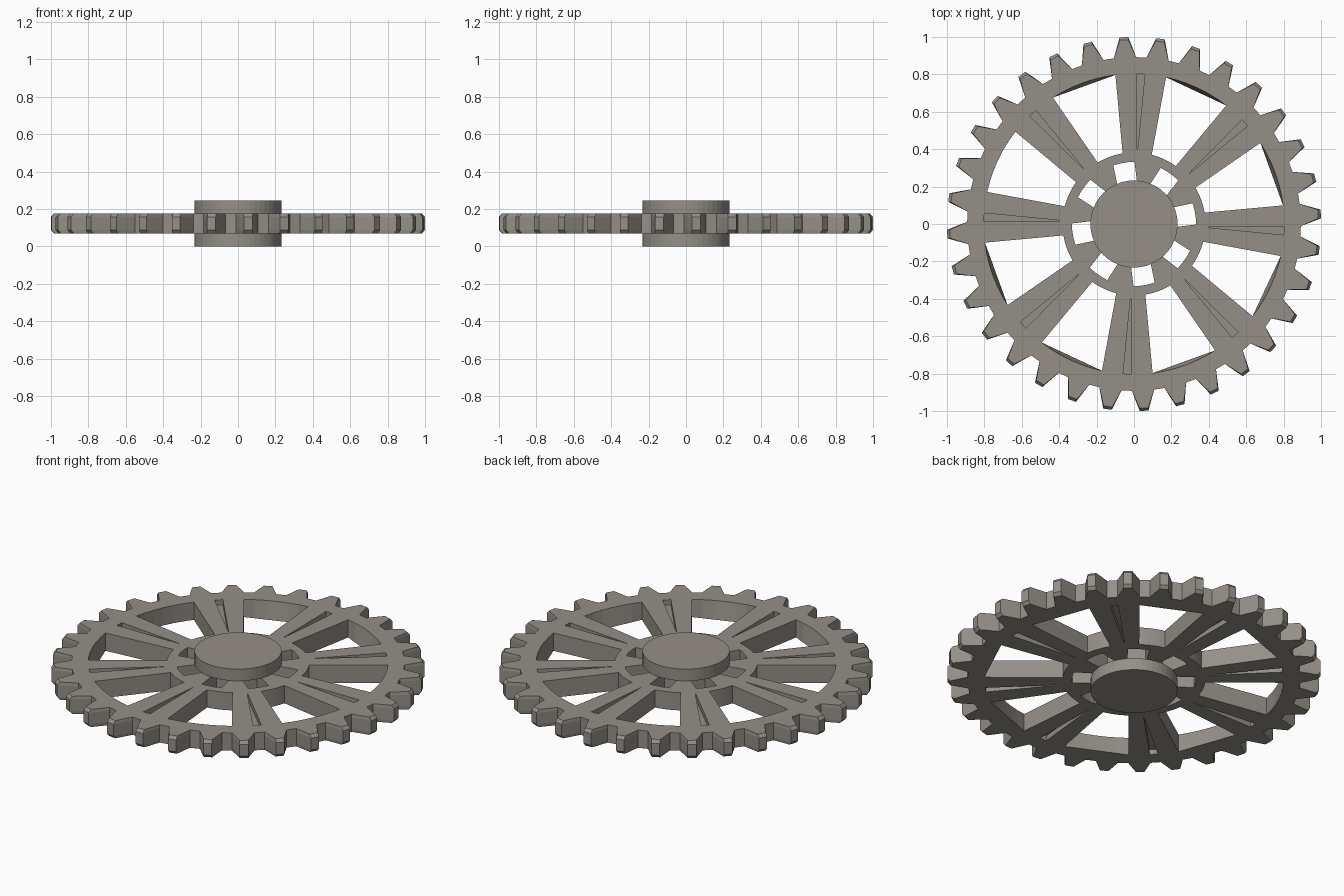
import bpy, bmesh
from math import sin, cos, asin, radians, degrees

if "Cube" in bpy.data.objects:
    bpy.data.objects.remove(bpy.data.objects["Cube"])

Z0, Z1 = 0.07, 0.175          # gear plate bottom and top
TEETH, SPOKES = 32, 8
SPOKE_ANGLE, TOOTH_ANGLE = -2.6, 3.1

metal = bpy.data.materials.new("warm_grey_metal")
metal.diffuse_color = (0.30, 0.277, 0.245, 1)
metal.use_nodes = True
metal.node_tree.nodes["Principled BSDF"].inputs["Base Color"].default_value = metal.diffuse_color


def polar(r, deg):
    return (r * cos(radians(deg)), r * sin(radians(deg)))


def arc(r, a, b, n):
    return [polar(r, a + (b - a) * i / n) for i in range(n + 1)]


def turned(x, y, deg):
    c, s = cos(radians(deg)), sin(radians(deg))
    return (x * c - y * s, x * s + y * c)


def loft(bm, levels):
    """Closed solid through stacked outlines [(z, points), ...]."""
    rings = [[bm.verts.new((x, y, z)) for x, y in pts] for z, pts in levels]
    n = len(rings[0])
    bm.faces.new(rings[0][::-1])
    bm.faces.new(rings[-1])
    for lo, hi in zip(rings, rings[1:]):
        for i in range(n):
            j = (i + 1) % n
            bm.faces.new((lo[i], lo[j], hi[j], hi[i]))


def finish(bm, name):
    bmesh.ops.recalc_face_normals(bm, faces=bm.faces)
    me = bpy.data.meshes.new(name)
    bm.to_mesh(me)
    bm.free()
    me.materials.append(metal)
    ob = bpy.data.objects.new(name, me)
    bpy.context.collection.objects.link(ob)
    return ob


def tooth_outline(tip):
    pts = []
    for k in range(TEETH):
        a = TOOTH_ANGLE + 360 / TEETH * k
        for x, y in ((0.89, -0.060), (tip, -0.023), (tip, 0.023), (0.89, 0.060)):
            pts.append(turned(x, y, a))
    return pts


# toothed disc with chamfered tooth tips
bm = bmesh.new()
small, full = tooth_outline(0.985), tooth_outline(1.0)
loft(bm, [(Z0, small), (Z0 + 0.018, full), (Z1 - 0.018, full), (Z1, small)])
gear = finish(bm, "gear_wheel")

# cutters: large windows, small hub windows and spoke grooves
bm = bmesh.new()
out_off = degrees(asin(0.135 / 0.80))
in_off = degrees(asin(0.078 / 0.382))
step = 360 / SPOKES
for k in range(SPOKES):
    a = SPOKE_ANGLE + step * k
    b = a + step

    # window between two spokes: curved rim on top, straight chord below
    n = 6
    outer = arc(0.803, a + out_off, b - out_off, n)
    inner = arc(0.382, b - in_off, a + in_off, n)
    (x0, y0), (x1, y1) = outer[0], outer[-1]
    chord = [(x0 + (x1 - x0) * i / n, y0 + (y1 - y0) * i / n) for i in range(n + 1)]
    low = outer if k == 3 else chord
    loft(bm, [(Z0 - 0.02, low + inner), (Z0, low + inner),
              (Z1, outer + inner), (Z1 + 0.02, outer + inner)])

    # small window inside the inner ring, reaching in under the hub caps
    c = a + 12.1
    hole = [turned(0.16, -0.050, c)] + arc(0.332, c - 10, c + 10, 3) + [turned(0.16, 0.050, c)]
    loft(bm, [(Z0 - 0.02, hole), (Z1 + 0.02, hole)])

    # wedge groove on both faces of the spoke
    groove = [turned(x, y, a) for x, y in
              ((0.40, -0.001), (0.802, -0.022), (0.802, 0.022), (0.40, 0.001))]
    loft(bm, [(Z1 - 0.03, groove), (Z1 + 0.02, groove)])
    loft(bm, [(Z0 - 0.02, groove), (Z0 + 0.03, groove)])
cutter = finish(bm, "cutter")
cutter.hide_render = True

mod = gear.modifiers.new("cut", "BOOLEAN")
mod.operation = "DIFFERENCE"
mod.solver = "EXACT"
mod.object = cutter
bpy.context.view_layer.objects.active = gear
bpy.ops.object.modifier_apply(modifier=mod.name)
bpy.data.objects.remove(cutter)

# hub caps above and below the plate
rim = arc(0.233, 0, 360, 48)[:-1]
for name, lo, hi in (("hub_cap_bottom", 0, Z0), ("hub_cap_top", Z1, 0.245)):
    bm = bmesh.new()
    loft(bm, [(lo, rim), (hi, rim)])
    finish(bm, name)
